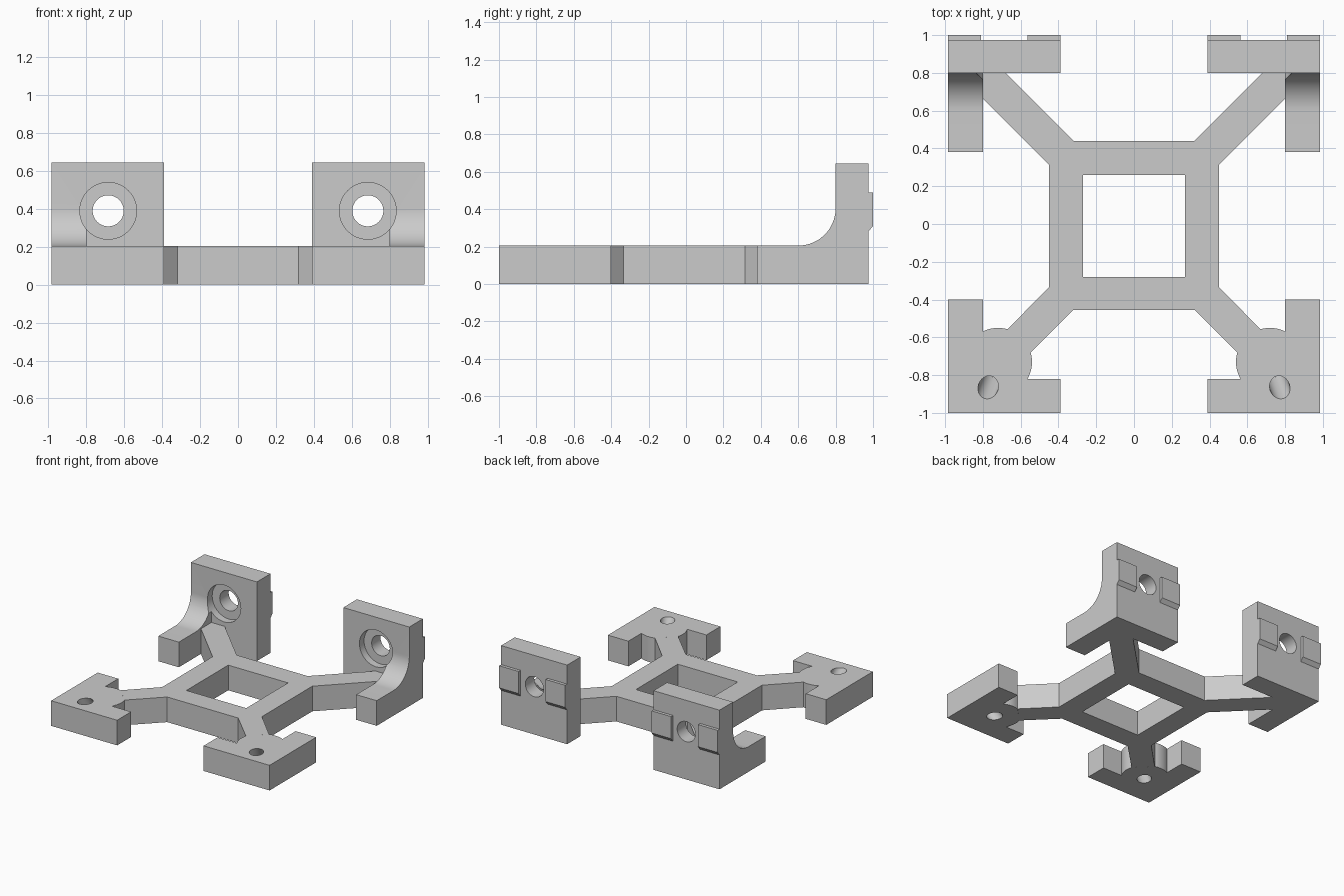
import bpy, bmesh
from math import cos, sin, radians
from mathutils import Vector

cube = bpy.data.objects.get("Cube")
if cube:
    bpy.data.objects.remove(cube, do_unlink=True)

GREY = (0.6, 0.6, 0.6, 1)
mat = bpy.data.materials.new("light grey")
mat.use_nodes = True
mat.diffuse_color = GREY
mat.node_tree.nodes["Principled BSDF"].inputs["Base Color"].default_value = GREY

PLATE, OUTER, INNER, LEG = 0.205, 0.985, 0.39, 0.80
BACK, WALL, TOP = 0.975, 0.80, 0.645


def finish(name, bm):
    bmesh.ops.recalc_face_normals(bm, faces=bm.faces)
    mesh = bpy.data.meshes.new(name)
    bm.to_mesh(mesh)
    bm.free()
    mesh.materials.append(mat)
    obj = bpy.data.objects.new(name, mesh)
    bpy.context.collection.objects.link(obj)
    return obj


def prism(name, outline, axis, start, end):
    """Extrude a flat outline along one axis."""
    place = {"x": lambda u, v: (start, u, v),
             "y": lambda u, v: (u, start, v),
             "z": lambda u, v: (u, v, start)}[axis]
    step = Vector([end - start if a == axis else 0 for a in "xyz"])
    bm = bmesh.new()
    face = bm.faces.new([bm.verts.new(place(u, v)) for u, v in outline])
    new = bmesh.ops.extrude_face_region(bm, geom=[face], use_keep_orig=True)["geom"]
    bmesh.ops.translate(bm, vec=step, verts=[g for g in new if isinstance(g, bmesh.types.BMVert)])
    return finish(name, bm)


def rod(name, p, q, radius):
    """Round bar between two points."""
    p, q = Vector(p), Vector(q)
    bm = bmesh.new()
    bmesh.ops.create_cone(bm, cap_ends=True, segments=48, radius1=radius,
                          radius2=radius, depth=(q - p).length)
    bm.transform((q - p).to_track_quat("Z", "Y").to_matrix().to_4x4())
    bmesh.ops.translate(bm, vec=(p + q) / 2, verts=bm.verts)
    return finish(name, bm)


def rect(u0, v0, u1, v1):
    return [(u0, v0), (u1, v0), (u1, v1), (u0, v1)]


def arc(u, v, r, a0, a1, steps):
    angles = [radians(a0 + (a1 - a0) * i / steps) for i in range(steps + 1)]
    return [(u + r * cos(a), v + r * sin(a)) for a in angles]


def activate(obj):
    bpy.ops.object.select_all(action="DESELECT")
    obj.select_set(True)
    bpy.context.view_layer.objects.active = obj


def combine(obj, tool, operation):
    """Apply a boolean and discard the tool object."""
    tool.hide_render = True
    mod = obj.modifiers.new("boolean", "BOOLEAN")
    mod.operation, mod.solver, mod.object = operation, "EXACT", tool
    activate(obj)
    bpy.ops.object.modifier_apply(modifier=mod.name)
    bpy.data.objects.remove(tool, do_unlink=True)


def mirror_and_shade(obj):
    mod = obj.modifiers.new("mirror", "MIRROR")
    mod.use_mirror_merge = False
    activate(obj)
    bpy.ops.object.modifier_apply(modifier=mod.name)
    bpy.ops.object.shade_smooth_by_angle(angle=radians(30))


# Centre frame with four diagonal arms and a square window
half = [(0.32, -0.455), (0.547, -0.68), (0.67, -0.557), (0.45, -0.335), (0.45, 0.315),
        (LEG, 0.665), (LEG, WALL), (0.68, WALL), (0.32, 0.44)]
frame = prism("centre_frame", half + [(-x, y) for x, y in reversed(half)], "z", 0, PLATE)
window = prism("window_cutter", rect(-0.27, -0.28, 0.27, 0.26), "z", -0.1, 0.4)
combine(frame, window, "DIFFERENCE")

# Front corner feet: L shape with a round boss where the arm meets it
foot_outline = ([(OUTER, -1), (OUTER, -0.40), (LEG, -0.40)]
                + arc(0.72, -0.73, 0.18, 63.6, 106, 8)
                + arc(0.72, -0.73, 0.18, 164, 210, 8)
                + [(INNER, -0.82), (INNER, -1)])
foot = prism("front_feet", foot_outline, "z", 0, PLATE)

# Slanted screw hole through each foot
low, high = Vector((0.73, -0.75, 0)), Vector((0.772, -0.865, PLATE))
slant = high - low
combine(foot, rod("foot_hole_cutter", low - slant, high + slant, 0.053), "DIFFERENCE")
mirror_and_shade(foot)

# Back brackets: upright wall joined to a side leg by a concave fillet
bracket = prism("back_brackets", rect(INNER, WALL, OUTER, BACK), "z", 0, TOP)
leg_outline = ([(0.38, 0), (WALL, 0)]
               + arc(0.60, 0.405, 0.20, 0, -90, 20)
               + [(0.38, PLATE)])
combine(bracket, prism("side_leg", leg_outline, "x", LEG, OUTER), "UNION")

# Counterbored bolt hole
HX, HZ = 0.685, 0.39
combine(bracket, rod("counterbore_cutter", (HX, 0.5, HZ), (HX, 0.86, HZ), 0.15), "DIFFERENCE")
combine(bracket, rod("bolt_hole_cutter", (HX, 0.7, HZ), (HX, 1.1, HZ), 0.082), "DIFFERENCE")
mirror_and_shade(bracket)

# Locating tabs on the back of each wall, chamfered underneath
tab_outline = [(BACK, 0.28), (1, 0.31), (1, 0.49), (BACK, 0.49)]
for name, x0, x1 in (("inner_tabs", INNER, 0.565), ("outer_tabs", 0.81, OUTER)):
    mirror_and_shade(prism(name, tab_outline, "x", x0, x1))
